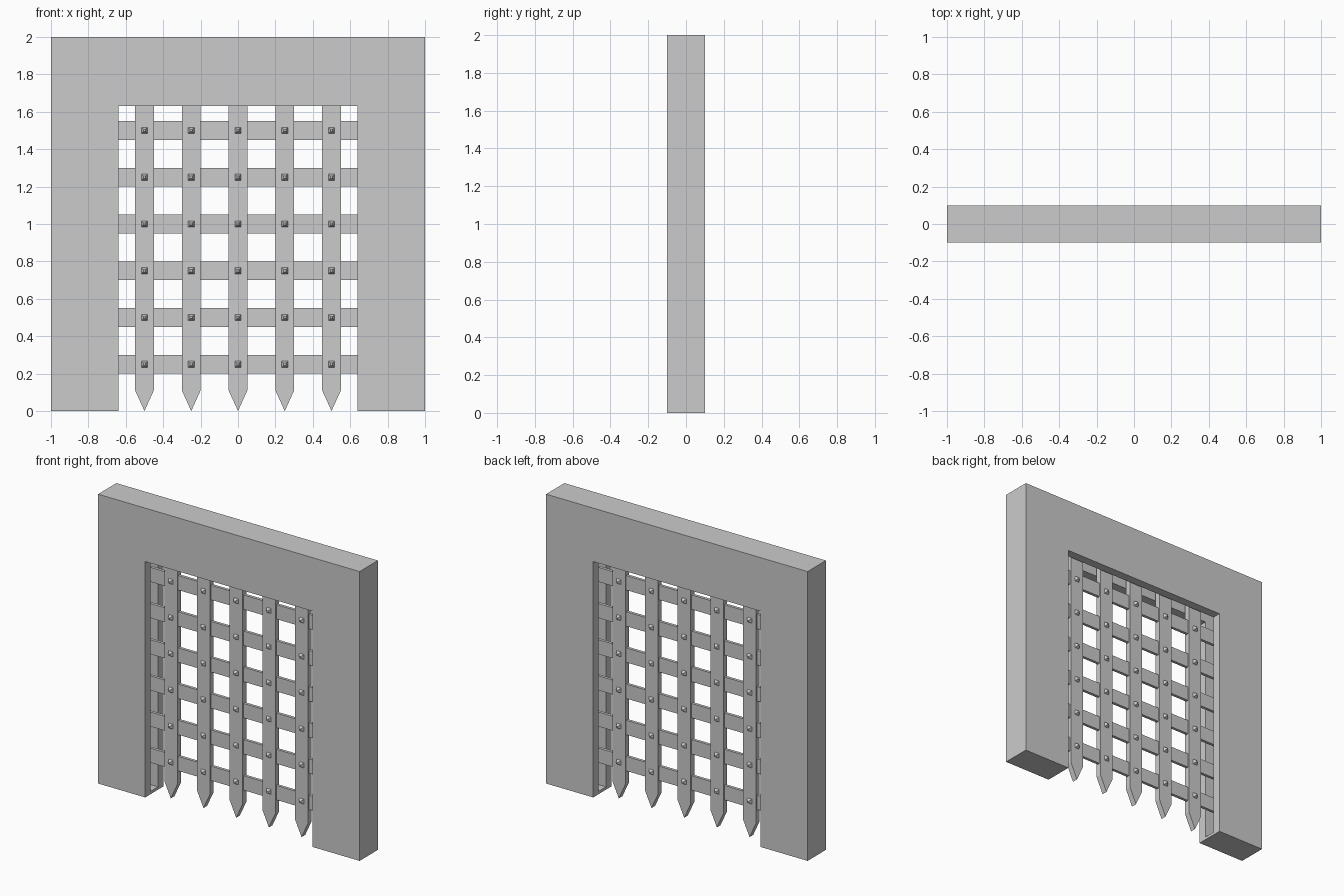
import bpy, bmesh
from mathutils import Vector

if "Cube" in bpy.data.objects:
    bpy.data.objects.remove(bpy.data.objects["Cube"])


def make_object(name, bm):
    bmesh.ops.recalc_face_normals(bm, faces=bm.faces)
    mesh = bpy.data.meshes.new(name)
    bm.to_mesh(mesh)
    bm.free()
    ob = bpy.data.objects.new(name, mesh)
    bpy.context.collection.objects.link(ob)
    return ob


def prism(name, outline, y0, y1):
    """Extrude an (x, z) outline from y0 to y1."""
    bm = bmesh.new()
    face = bm.faces.new([bm.verts.new((x, y0, z)) for x, z in outline])
    ext = bmesh.ops.extrude_face_region(bm, geom=[face])
    verts = [v for v in ext["geom"] if isinstance(v, bmesh.types.BMVert)]
    bmesh.ops.translate(bm, verts=verts, vec=Vector((0, y1 - y0, 0)))
    return make_object(name, bm)


def box_outline(x0, x1, z0, z1):
    return [(x0, z0), (x1, z0), (x1, z1), (x0, z1)]


def rivet(name, x, z, side, y):
    """Small four-sided stud on the front (-1) or back (+1) of a bar."""
    bm = bmesh.new()
    half, top, height = 0.017, 0.006, 0.02
    corners = [(-1, -1), (1, -1), (1, 1), (-1, 1)]
    base = [bm.verts.new((x + a * half, side * y, z + b * half)) for a, b in corners]
    tip = [bm.verts.new((x + a * top, side * (y + height), z + b * top)) for a, b in corners]
    bm.faces.new(base)
    bm.faces.new(tip)
    for i in range(4):
        j = (i + 1) % 4
        bm.faces.new((base[i], base[j], tip[j], tip[i]))
    return make_object(name, bm)


# Gateway wall with its opening
W, H = 0.64, 1.63
wall = prism("gateway_wall", [(-1, 0), (-W, 0), (-W, H), (W, H), (W, 0),
                              (1, 0), (1, 2), (-1, 2)], -0.1, 0.1)

# Groove in the jambs and lintel that the gate slides in
cutter = prism("groove_cutter", box_outline(-0.71, 0.71, 0.02, 1.70), -0.04, 0.04)
cutter.hide_render = True
mod = wall.modifiers.new("groove", 'BOOLEAN')
mod.operation = 'DIFFERENCE'
mod.solver = 'EXACT'
mod.object = cutter
bpy.context.view_layer.objects.active = wall
bpy.ops.object.modifier_apply(modifier=mod.name)
bpy.data.objects.remove(cutter)

# Gate lattice
columns = [-0.5 + 0.25 * i for i in range(5)]
rows = [0.25 + 0.25 * i for i in range(6)]
bar_y = 0.02

# Pointed upright bars
for x in columns:
    prism("upright_bar", [(x, 0), (x + 0.05, 0.11), (x + 0.05, 1.69),
                          (x - 0.05, 1.69), (x - 0.05, 0.11)], -bar_y, bar_y)

# Cross bars, thinner than the uprights
for z in rows:
    prism("cross_bar", box_outline(-0.69, 0.69, z - 0.05, z + 0.05), -0.01, 0.01)

# Studs at every crossing, both sides
for x in columns:
    for z in rows:
        for side in (-1, 1):
            rivet("stud", x, z, side, bar_y)
